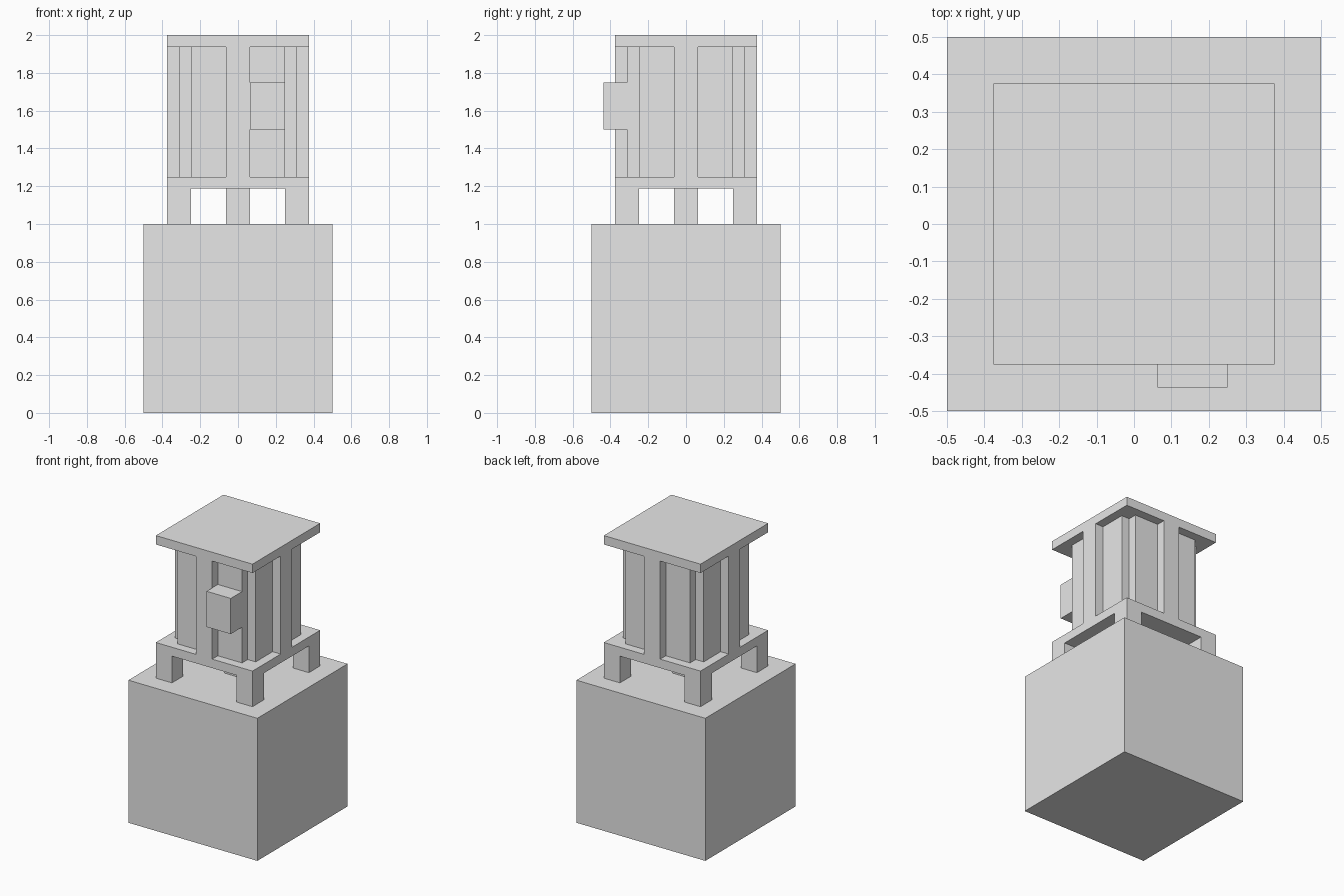
import bpy
import bmesh
from mathutils import Matrix, Vector

cube = bpy.data.objects.get("Cube")
if cube:
    bpy.data.objects.remove(cube, do_unlink=True)

U = 1 / 16  # building module

grey = bpy.data.materials.new("plain grey")
grey.use_nodes = True
grey.diffuse_color = (0.8, 0.8, 0.8, 1)
grey.node_tree.nodes["Principled BSDF"].inputs["Base Color"].default_value = grey.diffuse_color


def prism(name, outline, z0, z1):
    """Extrude a counter-clockwise outline, in modules, from z0 to z1."""
    bm = bmesh.new()
    face = bm.faces.new([bm.verts.new((x * U, y * U, z0 * U)) for x, y in outline])
    top = bmesh.ops.extrude_face_region(bm, geom=[face], use_keep_orig=True)["geom"]
    bmesh.ops.translate(bm, vec=(0, 0, (z1 - z0) * U),
                        verts=[v for v in top if isinstance(v, bmesh.types.BMVert)])
    bmesh.ops.recalc_face_normals(bm, faces=bm.faces)
    mesh = bpy.data.meshes.new(name)
    bm.to_mesh(mesh)
    bm.free()
    mesh.materials.append(grey)
    obj = bpy.data.objects.new(name, mesh)
    bpy.context.collection.objects.link(obj)
    return obj


def box(name, x0, x1, y0, y1, z0, z1):
    return prism(name, [(x0, y0), (x1, y0), (x1, y1), (x0, y1)], z0, z1)


# Pedestal block
box("pedestal", -8, 8, -8, 8, 0, 16)

# Corner legs and the centre leg
for side, sx in (("left", 1), ("right", -1)):
    for end, sy in (("front", -1), ("back", 1)):
        x, y = 5 * sx, 5 * sy
        box(f"{end}_{side}_leg", x - 1, x + 1, y - 1, y + 1, 16, 19)
box("centre_leg", -1, 1, -1, 1, 16, 19)

# Floor and roof plates
box("floor_plate", -6, 6, -6, 6, 19, 20)
box("roof_plate", -6, 6, -6, 6, 31, 32)

# Body with notched corners and a rib on each side, from one quarter turned four times
quarter = [(1, -6), (1, -5), (4, -5), (4, -4), (5, -4), (5, -1), (6, -1)]
outline = []
for i in range(4):
    turn = Matrix.Rotation(i * 1.5707963, 2)
    outline += [tuple(turn @ Vector(p)) for p in quarter]
prism("ribbed_body", outline, 20, 31)

# Box on the front panel
box("front_box", 1, 4, -7, -5, 24, 28)
